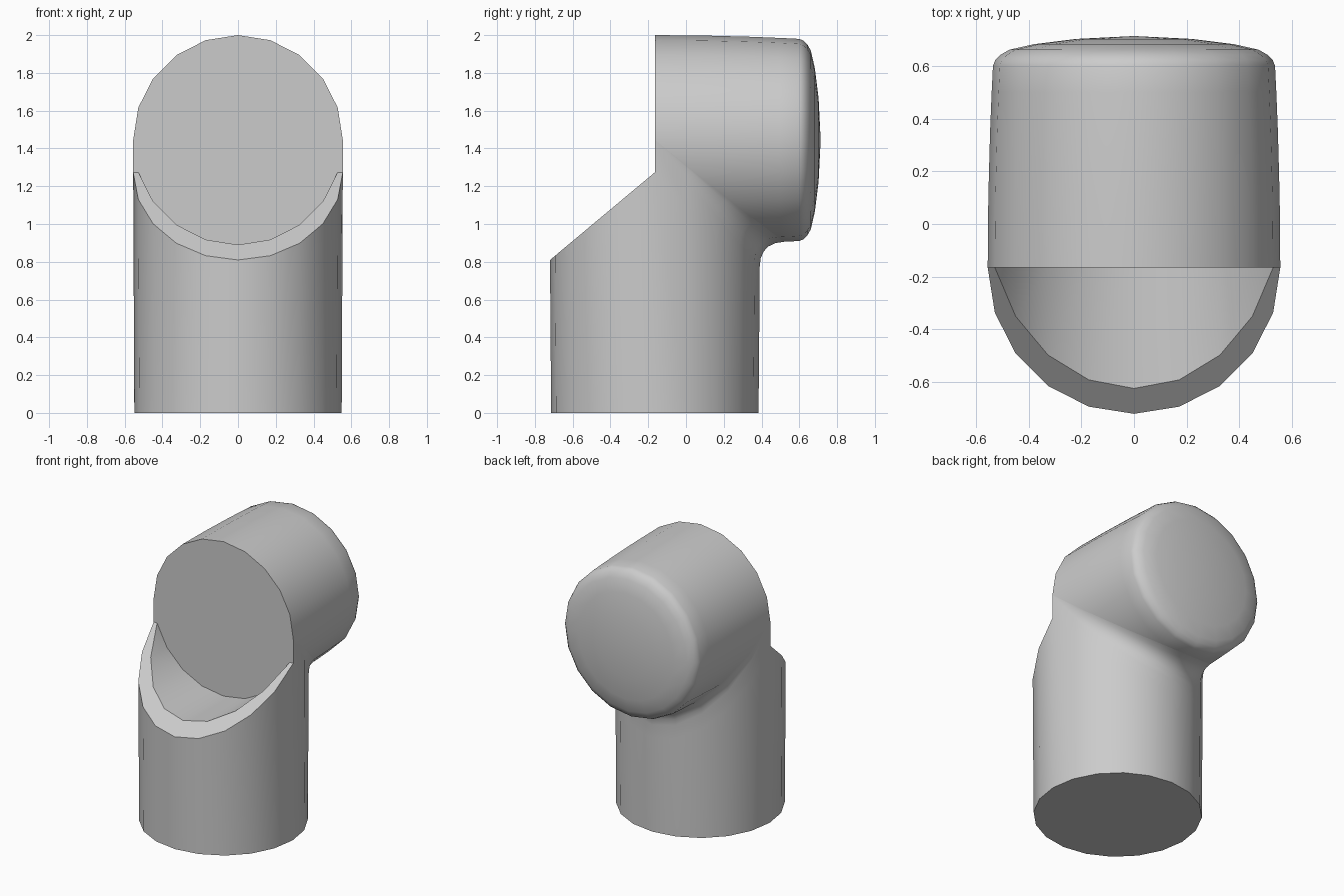
import bpy, bmesh
from math import sin, cos, pi, radians
from mathutils import Vector

cube = bpy.data.objects.get("Cube")
if cube:
    bpy.data.objects.remove(cube, do_unlink=True)

SIDES = 20
STEP = 2 * pi / SIDES
Q = SIDES // 4                  # steps in a quarter turn
R, BASE_R = 0.555, 0.549        # pipe radius, slightly narrower foot
FRONT_Y = -0.165                # post axis and front disc
AXIS_Z = 1.445                  # height of the horizontal pipe axis
SLOPE = 0.836                   # pitch of the slanted front cut
CUT_Z = AXIS_Z - R * cos((Q - 1) * STEP)
FILLET = 0.13

grey = bpy.data.materials.new("plain grey")
grey.use_nodes = True
grey.diffuse_color = (0.6, 0.6, 0.6, 1)
grey.node_tree.nodes["Principled BSDF"].inputs["Base Color"].default_value = (0.6, 0.6, 0.6, 1)


def add_grid(bm, columns):
    """Skin neighbouring columns of points with quads."""
    rows = [[bm.verts.new(p) for p in col] for col in columns]
    for a, b in zip(rows, rows[1:]):
        for i in range(len(a) - 1):
            bm.faces.new((a[i], b[i], b[i + 1], a[i + 1]))


def add_face(bm, points):
    bm.faces.new([bm.verts.new(p) for p in points])


def finish(bm, name):
    bmesh.ops.remove_doubles(bm, verts=bm.verts, dist=0.0005)
    bmesh.ops.recalc_face_normals(bm, faces=bm.faces)
    mesh = bpy.data.meshes.new(name)
    bm.to_mesh(mesh)
    bm.free()
    mesh.materials.append(grey)
    obj = bpy.data.objects.new(name, mesh)
    bpy.context.collection.objects.link(obj)
    bpy.ops.object.select_all(action='DESELECT')
    obj.select_set(True)
    bpy.context.view_layer.objects.active = obj
    bpy.ops.object.shade_smooth_by_angle(angle=radians(35))


def head_radius(y):
    return R - 0.02 * ((y - FRONT_Y) / 0.765) ** 2


def head_point(angle, y, r=None):
    """Point on the horizontal pipe, angle measured from its underside."""
    r = head_radius(y) if r is None else r
    return Vector((r * sin(angle), y, AXIS_Z - r * cos(angle)))


def post_point(angle, z, r=R):
    """Point on the upright pipe, angle measured from its back."""
    return Vector((r * sin(angle), FRONT_Y + r * cos(angle), z))


# Upright post
bm = bmesh.new()
half = [k * STEP for k in range(-Q, Q + 1)]

# back wall flowing through a fillet into the horizontal pipe
back = []
for a in half:
    d = FILLET * cos(a)
    y = FRONT_Y + R * cos(a)
    corner = post_point(a, head_point(a, y).z)
    start = corner - Vector((0, 0, d))
    end = head_point(a, y + d)
    col = [post_point(a, 0, BASE_R), post_point(a, start.z * CUT_Z / AXIS_Z)]
    for i in range(6):
        t = i / 5
        col.append(start * (1 - t) ** 2 + corner * 2 * t * (1 - t) + end * t * t)
    back.append(col)
add_grid(bm, back)

# front wall, slanted rim and hollow behind it
wall, rim, hollow = [], [], []
for k in range(-Q, Q + 1):
    a = pi - k * STEP
    y = FRONT_Y + R * cos(a)
    top = post_point(a, CUT_Z + SLOPE * (y - FRONT_Y))
    g = max(-Q + 1, min(Q - 1, k)) * STEP
    seat = head_point(g, FRONT_Y)
    lip = seat.copy()
    lip.y = FRONT_Y - (CUT_Z - seat.z) / SLOPE
    wall.append([post_point(a, 0, BASE_R), top])
    rim.append([top, lip])
    hollow.append([lip, seat])
for part in (wall, rim, hollow):
    add_grid(bm, part)

# small cheeks beside the disc, and the flat foot
for s in (-1, 1):
    add_face(bm, [head_point(s * (Q - 1) * STEP, FRONT_Y),
                  Vector((s * R, FRONT_Y, CUT_Z)), Vector((s * R, FRONT_Y, AXIS_Z))])
add_face(bm, [post_point(k * STEP, 0, BASE_R) for k in range(SIDES)])
finish(bm, "upright_post")

# Horizontal pipe with flat front disc and domed back
bm = bmesh.new()
profile = [(y, head_radius(y)) for y in (FRONT_Y, 0.1, 0.35, 0.5, 0.6)]
profile += [(0.622, 0.526), (0.642, 0.506), (0.661, 0.473), (0.682, 0.38), (0.702, 0.22), (0.713, 0)]
add_grid(bm, [[head_point(k * STEP, y, r) for y, r in profile] for k in range(SIDES + 1)])
add_face(bm, [head_point(k * STEP, FRONT_Y) for k in range(SIDES)])
finish(bm, "horizontal_pipe")
